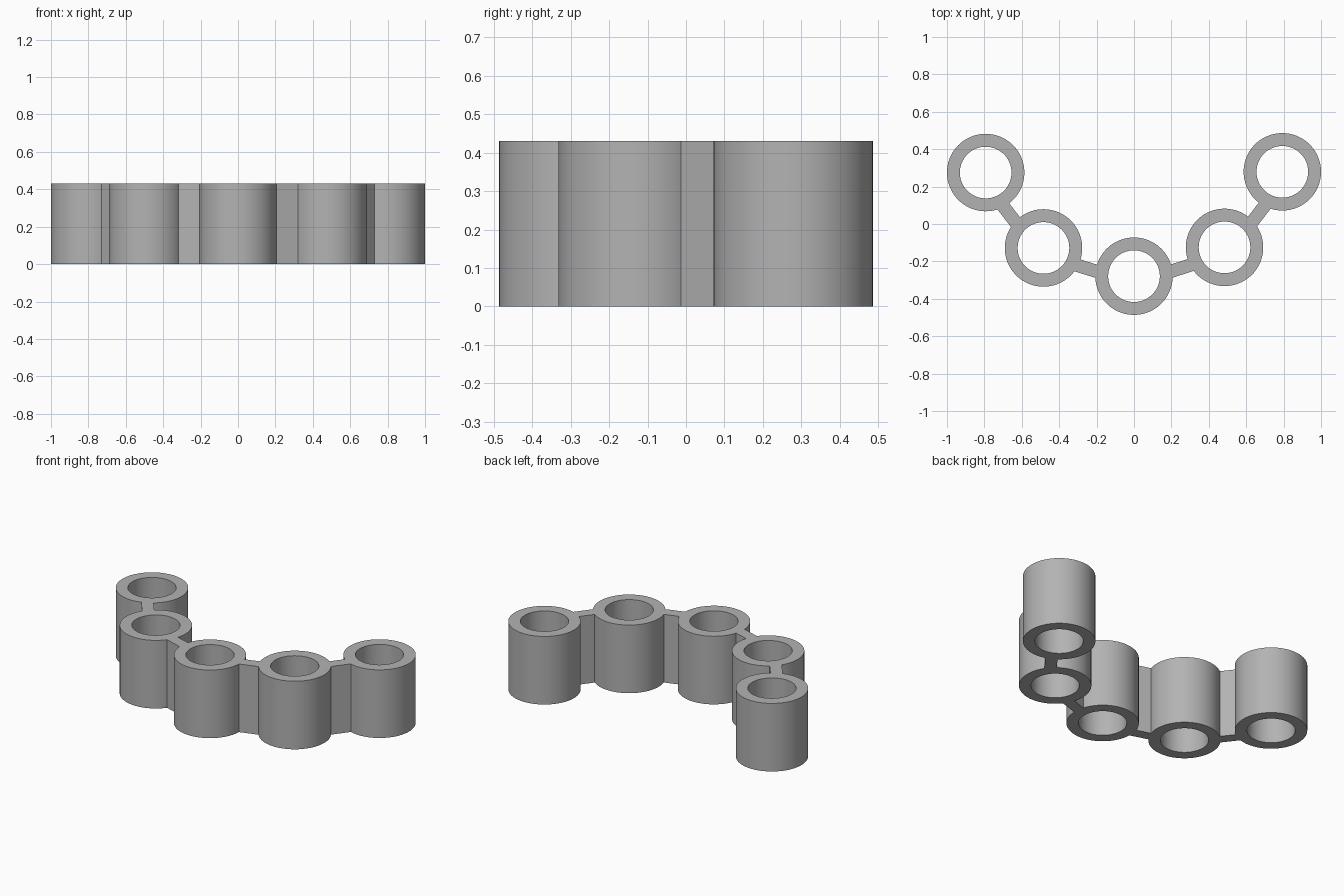
import bpy, bmesh, math
from mathutils import Matrix, Vector

if "Cube" in bpy.data.objects:
    bpy.data.objects.remove(bpy.data.objects["Cube"], do_unlink=True)

HEIGHT, OUTER, INNER = 0.43, 0.207, 0.138
WEB = 0.07          # thickness of each connecting web
INSET = 0.16        # distance of a web's end from the tube axis
CENTRES = [Vector(c) for c in ((-0.793, 0.275), (-0.484, -0.128), (0, -0.279),
                               (0.484, -0.125), (0.793, 0.279))]

grey = bpy.data.materials.new("plain_grey")
grey.use_nodes = True
grey.diffuse_color = (0.45, 0.45, 0.45, 1)
grey.node_tree.nodes["Principled BSDF"].inputs["Base Color"].default_value = grey.diffuse_color


def finish(bm, name):
    bmesh.ops.recalc_face_normals(bm, faces=bm.faces)
    mesh = bpy.data.meshes.new(name)
    bm.to_mesh(mesh)
    bm.free()
    mesh.materials.append(grey)
    obj = bpy.data.objects.new(name, mesh)
    bpy.context.collection.objects.link(obj)
    return obj


# Five hollow tubes, each a rectangle spun around its axis
bm = bmesh.new()
for c in CENTRES:
    section = [bm.verts.new((c.x + r, c.y, z)) for r, z in
               ((INNER, 0), (OUTER, 0), (OUTER, HEIGHT), (INNER, HEIGHT))]
    edges = [bm.edges.new((section[i - 1], section[i])) for i in range(4)]
    bmesh.ops.spin(bm, geom=section + edges, cent=(c.x, c.y, 0), axis=(0, 0, 1),
                   angle=math.tau, steps=96, use_merge=True)
bmesh.ops.remove_doubles(bm, verts=bm.verts, dist=0.0001)
tubes = finish(bm, "tube_row")

# Webs between neighbours, lying on the outer side of the centre line
bm = bmesh.new()
for a, b in zip(CENTRES, CENTRES[1:]):
    along = (b - a).normalized()
    outward = Vector((along.y, -along.x))
    mid = (a + b) / 2 + outward * WEB / 2
    length = (b - a).length - 2 * INSET
    place = (Matrix.Translation((mid.x, mid.y, HEIGHT / 2))
             @ Matrix.Rotation(math.atan2(along.y, along.x), 4, "Z")
             @ Matrix.Diagonal((length, WEB, HEIGHT, 1)))
    bmesh.ops.create_cube(bm, size=1, matrix=place)
webs = finish(bm, "connecting_webs")

# Weld tubes and webs into one solid
union = tubes.modifiers.new("weld", "BOOLEAN")
union.operation = "UNION"
union.solver = "EXACT"
union.object = webs
bpy.context.view_layer.objects.active = tubes
tubes.select_set(True)
bpy.ops.object.modifier_apply(modifier=union.name)
bpy.data.objects.remove(webs, do_unlink=True)
bpy.ops.object.shade_smooth_by_angle(angle=math.radians(30))
